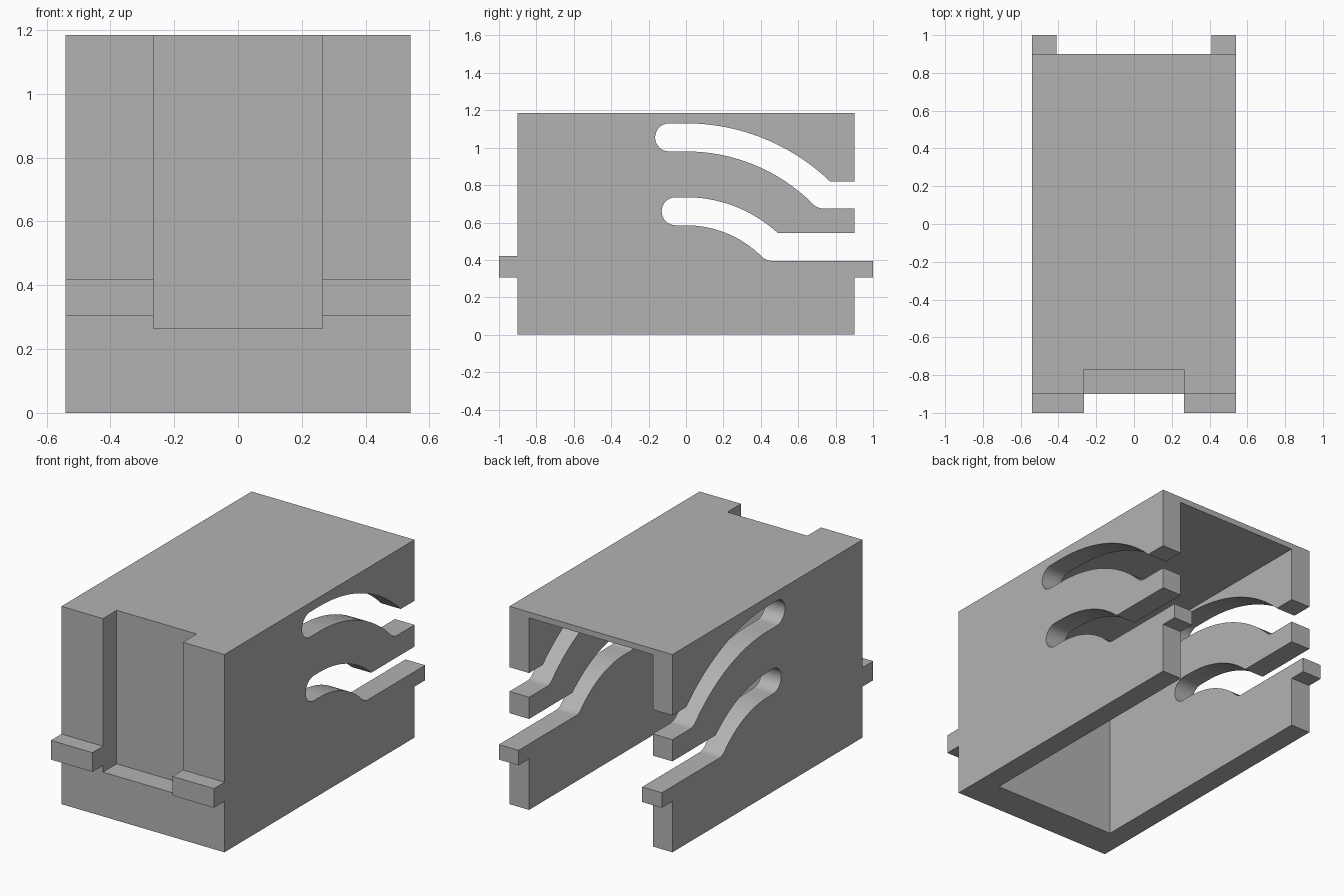
import bpy, bmesh, math

cube = bpy.data.objects.get("Cube")
if cube:
    bpy.data.objects.remove(cube, do_unlink=True)

grey = bpy.data.materials.new("plain_grey")
grey.use_nodes = True
GREY = (0.45, 0.45, 0.45, 1)
grey.diffuse_color = GREY
grey.node_tree.nodes["Principled BSDF"].inputs["Base Color"].default_value = GREY

HALF_W, HALF_L, HEIGHT = 0.54, 0.9, 1.185
INNER_W = 0.41       # inside face of the side walls
RECESS_W = 0.265     # half width of the front recess


def extrude_x(name, profile, x0, x1):
    """Solid from a (y, z) outline swept between two x positions."""
    bm = bmesh.new()
    face = bm.faces.new([bm.verts.new((x0, y, z)) for y, z in profile])
    new = bmesh.ops.extrude_face_region(bm, geom=[face])["geom"]
    moved = [v for v in new if isinstance(v, bmesh.types.BMVert)]
    bmesh.ops.translate(bm, verts=moved, vec=(x1 - x0, 0, 0))
    bmesh.ops.recalc_face_normals(bm, faces=bm.faces)
    mesh = bpy.data.meshes.new(name)
    bm.to_mesh(mesh)
    bm.free()
    mesh.materials.append(grey)
    obj = bpy.data.objects.new(name, mesh)
    bpy.context.collection.objects.link(obj)
    return obj


def box(name, x0, x1, y0, y1, z0, z1):
    return extrude_x(name, [(y0, z0), (y1, z0), (y1, z1), (y0, z1)], x0, x1)


def arc(cy, cz, r, a0, a1, n):
    steps = [math.radians(a0 + (a1 - a0) * i / n) for i in range(n + 1)]
    return [(cy + r * math.cos(a), cz + r * math.sin(a)) for a in steps]


def slot(name, start, centre_z, r_out, r_in, z_top, z_low):
    """Round-ended slot that arcs down to a straight exit at the back."""
    r_end = (r_out - r_in) / 2
    exit_top = math.degrees(math.asin((z_top - centre_z) / r_out))
    # small fillet between the inner arc and the exit floor
    f = 0.075
    fz = z_low + f
    fy = math.sqrt((r_in + f) ** 2 - (fz - centre_z) ** 2)
    meet = math.degrees(math.atan2(fz - centre_z, fy))
    outline = arc(start, centre_z + (r_out + r_in) / 2, r_end, 270, 90, 20)
    outline += arc(0, centre_z, r_out, 90, exit_top, 24)
    outline += [(1.1, z_top), (1.1, z_low)]
    outline += arc(fy, fz, f, 270, 180 + meet, 6)
    outline += arc(0, centre_z, r_in, meet, 90, 24)[1:]
    return extrude_x(name, outline, -0.7, 0.7)


# Hollow housing, open at the back and underneath
body = box("housing", -HALF_W, HALF_W, -HALF_L, HALF_L, 0, HEIGHT)
cutters = [
    box("cavity_cutter", -INNER_W, INNER_W, -0.7, 1.2, -0.2, 1.15),
    box("recess_cutter", -RECESS_W, RECESS_W, -1.2, -0.77, 0.265, 1.4),
    slot("upper_slot_cutter", -0.09, 0.02, 1.11, 0.96, 0.82, 0.675),
    slot("lower_slot_cutter", -0.055, 0.01, 0.725, 0.575, 0.545, 0.395),
]
for c in cutters:
    c.hide_render = True
    mod = body.modifiers.new(c.name, "BOOLEAN")
    mod.operation, mod.solver, mod.object = "DIFFERENCE", "EXACT", c

# Bake the cuts, then drop the cutters
graph = bpy.context.evaluated_depsgraph_get()
baked = bpy.data.meshes.new_from_object(body.evaluated_get(graph))
body.modifiers.clear()
body.data = baked
for c in cutters:
    bpy.data.objects.remove(c, do_unlink=True)

bpy.ops.object.select_all(action="DESELECT")
body.select_set(True)
bpy.context.view_layer.objects.active = body
bpy.ops.object.shade_smooth_by_angle(angle=math.radians(25))

# Locating tabs at the front and back of each side
for side, s in (("left", 1), ("right", -1)):
    box(f"front_tab_{side}", *sorted((s * RECESS_W, s * HALF_W)), -1, -HALF_L, 0.305, 0.42)
    box(f"back_tab_{side}", *sorted((s * INNER_W, s * HALF_W)), HALF_L, 1, 0.305, 0.395)
